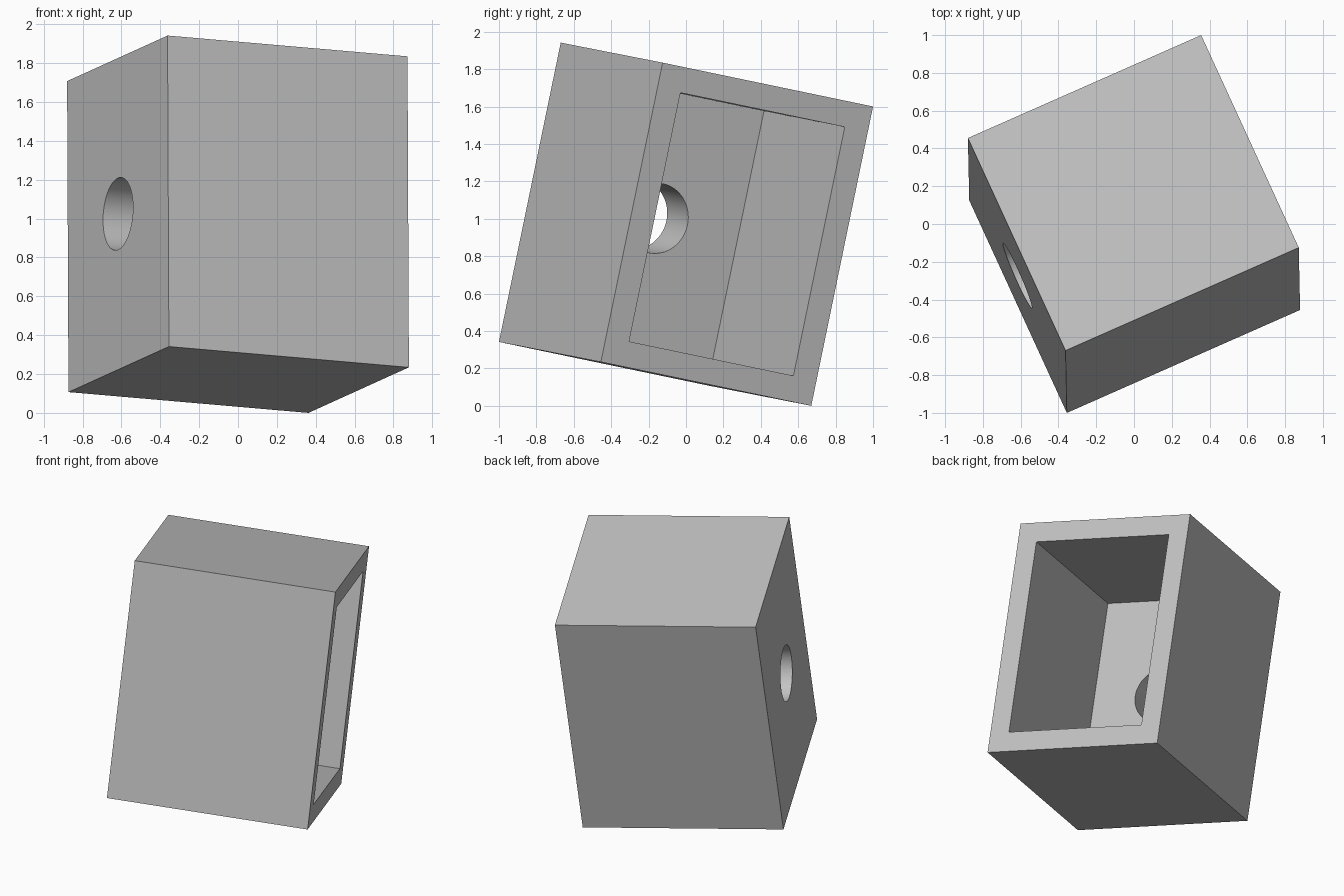
import bpy
import math
from mathutils import Matrix, Vector

cube = bpy.data.objects.get("Cube")
if cube:
    bpy.data.objects.remove(cube, do_unlink=True)

LENGTH, WIDTH, HEIGHT = 1.354, 1.26, 1.634
WALL, BACK, HOLE_RADIUS = 0.138, 0.28, 0.188

# One plain grey
grey = bpy.data.materials.new("plain_grey")
grey.use_nodes = True
colour = (0.54, 0.54, 0.54, 1)
grey.diffuse_color = colour
grey.node_tree.nodes["Principled BSDF"].inputs["Base Color"].default_value = colour


def box(name, size, location=(0, 0, 0)):
    bpy.ops.mesh.primitive_cube_add(size=1, location=location)
    obj = bpy.context.object
    obj.name = name
    obj.scale = size
    bpy.ops.object.transform_apply(location=True, rotation=False, scale=True)
    return obj


def cut(target, cutter):
    cutter.hide_render = True
    mod = target.modifiers.new("cut", "BOOLEAN")
    mod.operation = "DIFFERENCE"
    mod.solver = "EXACT"
    mod.object = cutter
    bpy.context.view_layer.objects.active = target
    bpy.ops.object.modifier_apply(modifier=mod.name)
    bpy.data.objects.remove(cutter, do_unlink=True)


# Solid housing
housing = box("housing", (LENGTH, WIDTH, HEIGHT))

# Pocket, open on one end
extra = 0.2
cut(housing, box("pocket_cutter",
                 (LENGTH - BACK + extra, WIDTH - 2 * WALL, HEIGHT - 2 * WALL),
                 ((BACK + extra) / 2, 0, 0)))

# Round hole through the thick end wall
bpy.ops.mesh.primitive_cylinder_add(vertices=64, radius=HOLE_RADIUS, depth=0.8,
                                    location=(-LENGTH / 2, 0, 0),
                                    rotation=(0, math.pi / 2, 0))
cut(housing, bpy.context.object)

# Tilt the housing into its resting pose
along = Vector((1.235, 0.545, -0.107)).normalized()
up = Vector((0, 0.204, 0.979))
up = (up - along * up.dot(along)).normalized()
across = up.cross(along)
pose = Matrix((along, across, up)).transposed().to_4x4()
housing.data.transform(pose)
lowest = min(v.co.z for v in housing.data.vertices)
housing.data.transform(Matrix.Translation((0, 0, -lowest)))

housing.data.materials.clear()
housing.data.materials.append(grey)
bpy.ops.object.select_all(action="DESELECT")
housing.select_set(True)
bpy.context.view_layer.objects.active = housing
bpy.ops.object.shade_smooth_by_angle(angle=math.radians(30))
